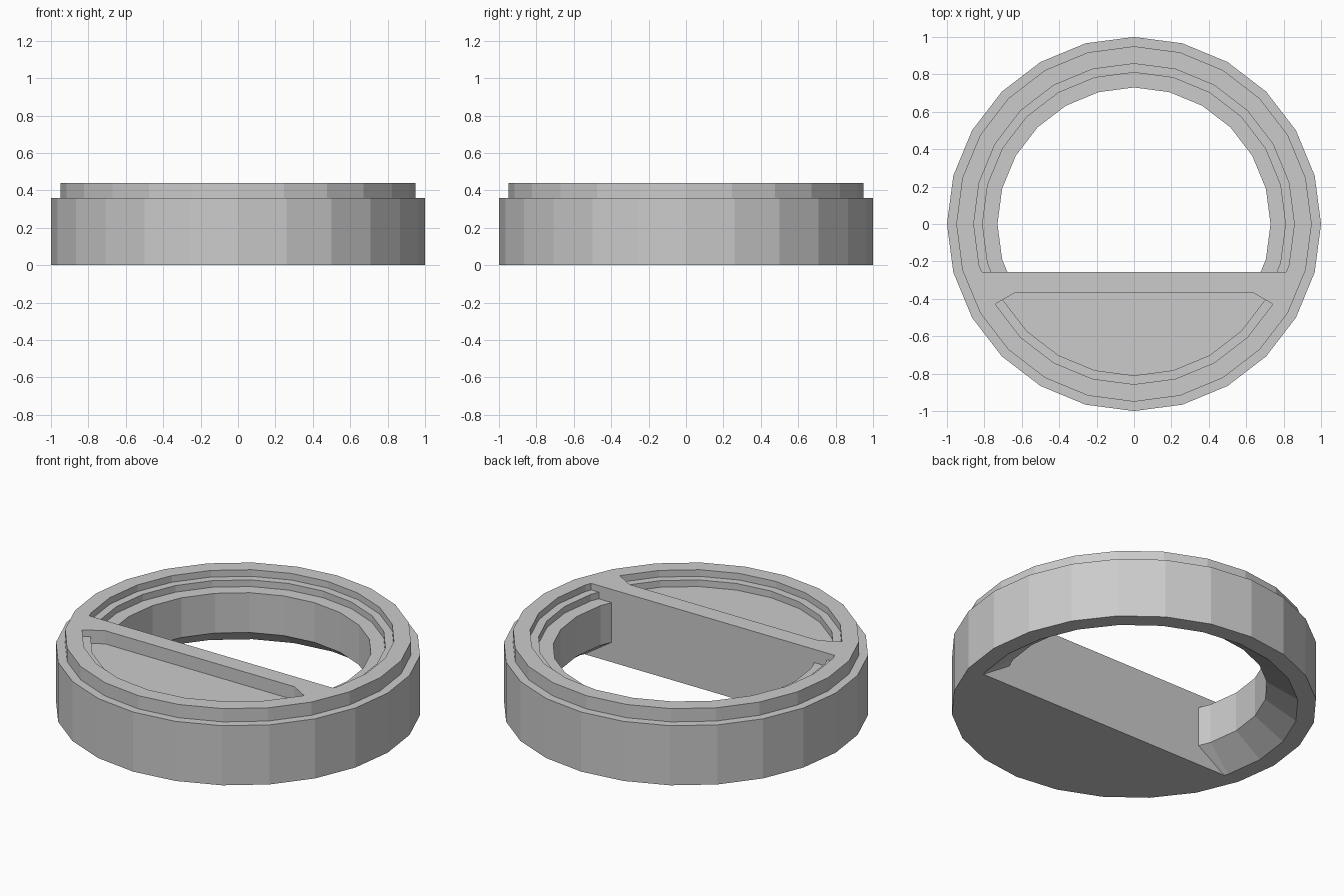
import bpy, bmesh
from math import cos, sin, radians

if "Cube" in bpy.data.objects:
    bpy.data.objects.remove(bpy.data.objects["Cube"])

SIDES = 24
BAR_Y = -0.257          # hole side of the crossbar
INNER = 0.73            # radius of the hole


def loft(name, layers, angles, extra=(), clip_y=None):
    """Stack outlines of (radius, z) layers into a closed solid."""
    bm = bmesh.new()
    loops = []
    for r, z in layers:
        pts = [(r * cos(radians(a)), r * sin(radians(a))) for a in angles]
        loops.append([bm.verts.new((x, y, z)) for x, y in pts + list(extra)])
    n = len(loops[0])
    for lo, hi in zip(loops, loops[1:]):
        for i in range(n):
            j = (i + 1) % n
            bm.faces.new((lo[i], lo[j], hi[j], hi[i]))
    bm.faces.new(loops[0][::-1])
    bm.faces.new(loops[-1])
    bmesh.ops.remove_doubles(bm, verts=bm.verts, dist=1e-5)
    if clip_y is not None:
        geom = bm.verts[:] + bm.edges[:] + bm.faces[:]
        bmesh.ops.bisect_plane(bm, geom=geom, plane_co=(0, clip_y, 0),
                               plane_no=(0, 1, 0), clear_inner=True)
        bmesh.ops.holes_fill(bm, edges=[e for e in bm.edges if e.is_boundary], sides=0)
    bmesh.ops.recalc_face_normals(bm, faces=bm.faces)
    me = bpy.data.meshes.new(name)
    bm.to_mesh(me)
    bm.free()
    ob = bpy.data.objects.new(name, me)
    bpy.context.collection.objects.link(ob)
    return ob


step = 360 / SIDES
circle = [i * step for i in range(SIDES)]

# Stepped round body
body = loft("ring_body", [(1, 0), (1, 0.36), (0.95, 0.36), (0.95, 0.44)], circle)

# Main opening: flared bottom, straight bore, two seats at the top
hole = loft("hole_cutter",
            [(0.9, -0.1), (0.9, 0), (INNER, 0.12), (INNER, 0.36), (0.81, 0.36),
             (0.81, 0.40), (0.857, 0.40), (0.857, 0.6)], circle, clip_y=BAR_Y)

# Shallow stepped pocket in front of the crossbar
px, py = INNER * cos(radians(30)), -INNER * sin(radians(30))
pocket = loft("pocket_cutter",
              [(0.81, 0.36), (0.81, 0.40), (0.857, 0.40), (0.857, 0.6)],
              [210 + i * step for i in range(9)], extra=[(px, py), (-px, py)])

# Carve the openings
bpy.context.view_layer.objects.active = body
for cutter in (hole, pocket):
    cutter.hide_render = True
    mod = body.modifiers.new(cutter.name, 'BOOLEAN')
    mod.operation = 'DIFFERENCE'
    mod.solver = 'EXACT'
    mod.object = cutter
    bpy.ops.object.modifier_apply(modifier=mod.name)
    bpy.data.objects.remove(cutter)
